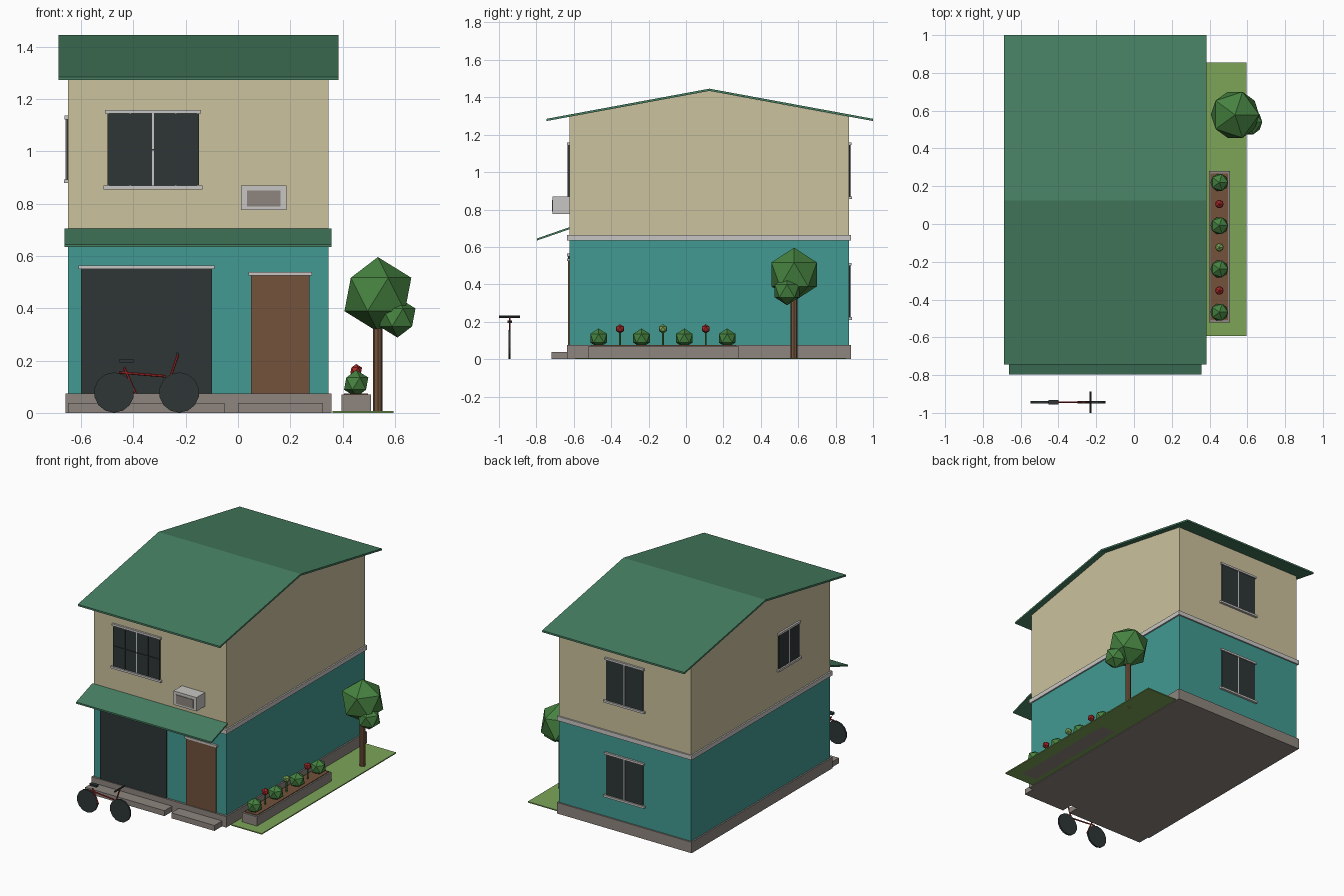
import bpy
import bmesh
from math import pi
from mathutils import Matrix, Vector

cube = bpy.data.objects.get("Cube")
if cube:
    bpy.data.objects.remove(cube)


def material(name, r, g, b):
    """Flat colour from 8-bit display values."""
    colour = [((c / 255 + 0.055) / 1.055) ** 2.4 for c in (r, g, b)] + [1.0]
    mat = bpy.data.materials.new(name)
    mat.use_nodes = True
    mat.diffuse_color = colour
    mat.node_tree.nodes["Principled BSDF"].inputs["Base Color"].default_value = colour
    return mat


CREAM = material("cream wall", 204, 194, 158)
TEAL = material("teal wall", 66, 154, 146)
ROOF = material("roof green", 70, 126, 97)
GRASS = material("grass", 125, 165, 88)
STONE = material("concrete", 142, 134, 127)
TRIM = material("light grey trim", 200, 198, 195)
DARK = material("dark glass", 46, 54, 54)
BROWN = material("brown wood", 114, 82, 59)
LEAF = material("leaf green", 70, 130, 64)
RED = material("red", 168, 44, 42)


def finish(name, bm, mat, matrix=None):
    bmesh.ops.recalc_face_normals(bm, faces=bm.faces)
    mesh = bpy.data.meshes.new(name)
    bm.to_mesh(mesh)
    bm.free()
    mesh.materials.append(mat)
    obj = bpy.data.objects.new(name, mesh)
    bpy.context.collection.objects.link(obj)
    if matrix:
        obj.matrix_world = matrix
    return obj


def box(name, x, y, z, mat, matrix=None):
    """Box from (low, high) ranges on each axis."""
    bm = bmesh.new()
    bmesh.ops.create_cube(bm, size=1)
    for v in bm.verts:
        v.co = [r[0] if c < 0 else r[1] for r, c in zip((x, y, z), v.co)]
    return finish(name, bm, mat, matrix)


def prism(name, profile, x, mat):
    """Extrude a (y, z) profile along x."""
    bm = bmesh.new()
    face = bm.faces.new([bm.verts.new((x[0], py, pz)) for py, pz in profile])
    extruded = bmesh.ops.extrude_face_region(bm, geom=[face])["geom"]
    verts = [g for g in extruded if isinstance(g, bmesh.types.BMVert)]
    bmesh.ops.translate(bm, verts=verts, vec=(x[1] - x[0], 0, 0))
    return finish(name, bm, mat)


def rod(name, a, b, radius, mat, sides=8):
    """Cylinder between two points."""
    a, b = Vector(a), Vector(b)
    bm = bmesh.new()
    bmesh.ops.create_cone(bm, cap_ends=True, segments=sides, radius1=radius,
                          radius2=radius, depth=(b - a).length)
    turn = (b - a).to_track_quat('Z', 'Y').to_matrix().to_4x4()
    return finish(name, bm, mat, Matrix.Translation((a + b) / 2) @ turn)


def ball(name, centre, radius, mat):
    bm = bmesh.new()
    bmesh.ops.create_icosphere(bm, subdivisions=1, radius=radius)
    return finish(name, bm, mat, Matrix.Translation(centre))


def window(name, location, angle, w, h, grille=False):
    """Dark panes, centre post, lintel and sill on a wall facing local -y."""
    m = Matrix.Translation(location) @ Matrix.Rotation(angle, 4, 'Z')
    w, h = w / 2, h / 2
    box(name + "_glass", (-w, w), (-0.006, 0.01), (-h, h), DARK, m)
    box(name + "_post", (-0.004, 0.004), (-0.009, 0), (-h, h), TRIM, m)
    box(name + "_lintel", (-w - 0.008, w + 0.008), (-0.013, 0), (h, h + 0.014), TRIM, m)
    box(name + "_sill", (-w - 0.014, w + 0.014), (-0.016, 0), (-h - 0.014, -h), TRIM, m)
    if grille:
        for x in (-w + 0.003, -w / 2, w / 2, w - 0.003):
            box(name + "_bar", (x - 0.003, x + 0.003), (-0.011, 0), (-h, h), DARK, m)
        box(name + "_rail", (-w, w), (-0.011, 0), (-0.003, 0.003), DARK, m)


# House body
WALL_X, FRONT, BACK = (-0.65, 0.347), -0.622, 0.872
RIDGE = 0.125
PLINTH_X, PLINTH_Y = (-0.66, 0.357), (-0.636, 0.882)
box("plinth", PLINTH_X, PLINTH_Y, (0, 0.075), STONE)
box("lower_walls", WALL_X, (FRONT, BACK), (0.06, 0.645), TEAL)
prism("upper_walls", [(FRONT, 0.645), (BACK, 0.645), (BACK, 1.296),
                      (RIDGE, 1.434), (FRONT, 1.296)], WALL_X, CREAM)
box("floor_band", PLINTH_X, PLINTH_Y, (0.634, 0.664), TRIM)

# Roof and awning
upper = [(-0.745, 1.285), (RIDGE, 1.446), (1.0, 1.285)]
prism("roof", upper + [(y, z - 0.012) for y, z in reversed(upper)], (-0.687, 0.385), ROOF)
slope = [(FRONT, 0.706), (-0.797, 0.645)]
prism("awning", slope + [(y, z - 0.011) for y, z in reversed(slope)], (-0.663, 0.357), ROOF)

# Windows
window("front_window", (-0.325, FRONT, 1.007), 0, 0.35, 0.276, grille=True)
window("upper_back_window", (-0.15, BACK, 1.007), pi, 0.28, 0.276)
window("lower_back_window", (-0.15, BACK, 0.362), pi, 0.28, 0.276)
window("side_window", (WALL_X[0], -0.175, 1.008), -pi / 2, 0.22, 0.23)

# Doors with lintels, and their steps
for name, x, top, mat in (("shutter", (-0.6, -0.1), 0.55, DARK),
                          ("front_door", (0.05, 0.274), 0.525, BROWN)):
    box(name, x, (FRONT - 0.008, FRONT), (0.07, top), mat)
    box(name + "_lintel", (x[0] - 0.01, x[1] + 0.01), (FRONT - 0.014, FRONT),
        (top, top + 0.014), TRIM)
for x in ((-0.65, -0.052), (0.0, 0.325)):
    box("step", x, (-0.718, FRONT), (0, 0.037), STONE)

# Air conditioner
box("air_conditioner", (0.012, 0.186), (-0.713, FRONT), (0.776, 0.87), TRIM)
box("air_conditioner_grille", (0.034, 0.163), (-0.717, -0.71), (0.79, 0.85), STONE)

# Garden strip and planter
box("lawn", (0.362, 0.595), (-0.594, 0.855), (0, 0.007), GRASS)
box("planter", (0.396, 0.508), (-0.522, 0.28), (0, 0.07), STONE)
box("planter_soil", (0.406, 0.498), (-0.508, 0.267), (0.06, 0.075), BROWN)
PLANT_X = 0.452
for i in range(7):
    y = -0.467 + i * 0.1145
    if i % 2 == 0:
        ball("bush", (PLANT_X, y, 0.112), 0.052, LEAF)
    else:
        rod("flower_stem", (PLANT_X, y, 0.07), (PLANT_X, y, 0.15), 0.005, LEAF, 6)
        ball("flower", (PLANT_X, y, 0.162), 0.025, GRASS if i == 3 else RED)

# Tree
rod("tree_trunk", (0.535, 0.578, 0), (0.535, 0.578, 0.36), 0.018, BROWN)
ball("tree_crown", (0.535, 0.578, 0.453), 0.143, LEAF)
ball("tree_side_crown", (0.61, 0.54, 0.365), 0.077, LEAF)

# Bicycle
BIKE_Y = -0.943


def bike_rod(name, x1, z1, x2, z2):
    rod(name, (x1, BIKE_Y, z1), (x2, BIKE_Y, z2), 0.005, RED, 6)


for name, x in (("rear_wheel", -0.474), ("front_wheel", -0.225)):
    rod(name, (x, BIKE_Y - 0.006, 0.078), (x, BIKE_Y + 0.006, 0.078), 0.077, DARK, 14)
bike_rod("top_tube", -0.455, 0.155, -0.275, 0.14)
bike_rod("seat_tube", -0.436, 0.175, -0.392, 0.075)
bike_rod("steering_tube", -0.256, 0.145, -0.229, 0.225)
box("bicycle_seat", (-0.453, -0.4), (-0.955, -0.931), (0.192, 0.206), DARK)
rod("handlebar", (-0.231, -1.0, 0.226), (-0.231, -0.887, 0.226), 0.006, DARK, 6)
